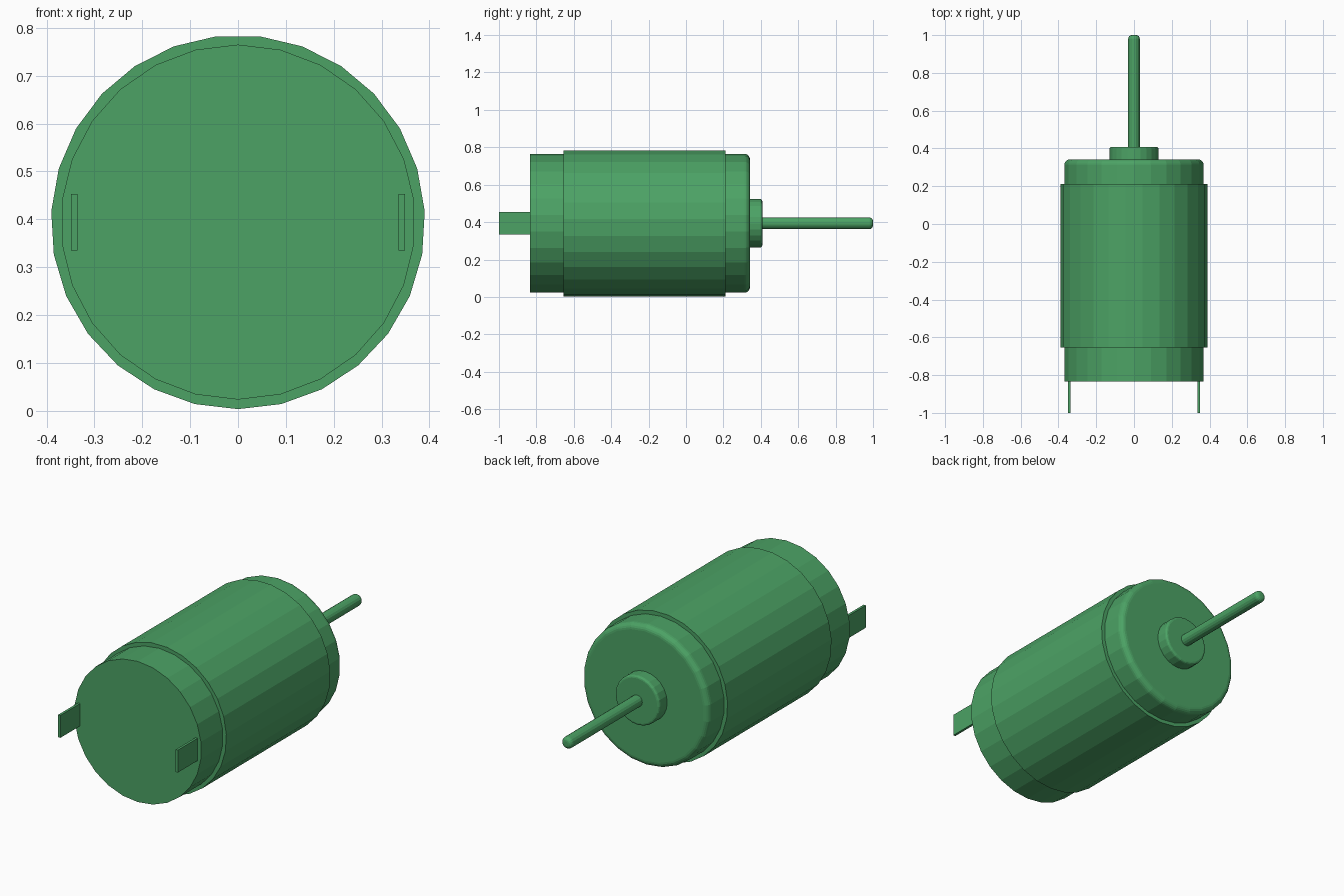
import bpy
import bmesh
from math import sin, cos, pi

cube = bpy.data.objects.get("Cube")
if cube:
    bpy.data.objects.remove(cube, do_unlink=True)

AXIS_Z = 0.394

green = bpy.data.materials.new("green")
green.use_nodes = True
COLOUR = (0.072, 0.365, 0.13, 1)
green.diffuse_color = COLOUR
green.node_tree.nodes["Principled BSDF"].inputs["Base Color"].default_value = COLOUR


def add_object(name, bm):
    bmesh.ops.recalc_face_normals(bm, faces=bm.faces)
    mesh = bpy.data.meshes.new(name)
    bm.to_mesh(mesh)
    bm.free()
    mesh.materials.append(green)
    obj = bpy.data.objects.new(name, mesh)
    bpy.context.collection.objects.link(obj)
    return obj


def cylinder(name, radius, y_front, y_back, sides, rounding=0, steps=5):
    """Flat-sided cylinder along y, with an optional rounded back rim."""
    profile = [(radius, y_front)]
    if rounding:
        for i in range(steps + 1):
            a = i / steps * pi / 2
            profile.append((radius - rounding * (1 - cos(a)),
                            y_back - rounding * (1 - sin(a))))
    else:
        profile.append((radius, y_back))
    bm = bmesh.new()
    rings = []
    for r, y in profile:
        angles = [2 * pi * i / sides for i in range(sides)]
        rings.append([bm.verts.new((r * sin(a), y, AXIS_Z - r * cos(a))) for a in angles])
    for lower, upper in zip(rings, rings[1:]):
        for i in range(sides):
            j = (i + 1) % sides
            bm.faces.new((lower[i], lower[j], upper[j], upper[i]))
    bm.faces.new(rings[0])
    bm.faces.new(rings[-1])
    return add_object(name, bm)


def box(name, x, y, z):
    """Box from its (min, max) ranges on each axis."""
    bm = bmesh.new()
    bmesh.ops.create_cube(bm, size=1)
    for v in bm.verts:
        v.co = [sum(r) / 2 + c * (r[1] - r[0]) for c, r in zip(v.co, (x, y, z))]
    return add_object(name, bm)


# Motor can, outer sleeve, bearing boss and drive shaft
cylinder("motor_can", 0.371, -0.835, 0.342, 26, 0.03)
cylinder("outer_sleeve", 0.391, -0.655, 0.211, 27)
cylinder("bearing_boss", 0.13, 0.33, 0.408, 24, 0.012, 3)
cylinder("drive_shaft", 0.031, 0.39, 1.0, 16, 0.02, 4)

# Terminal tabs on the front
for side, sign in (("left", 1), ("right", -1)):
    xs = sorted((sign * 0.336, sign * 0.349))
    box(side + "_terminal", xs, (-1.0, -0.82), (0.335, 0.453))
